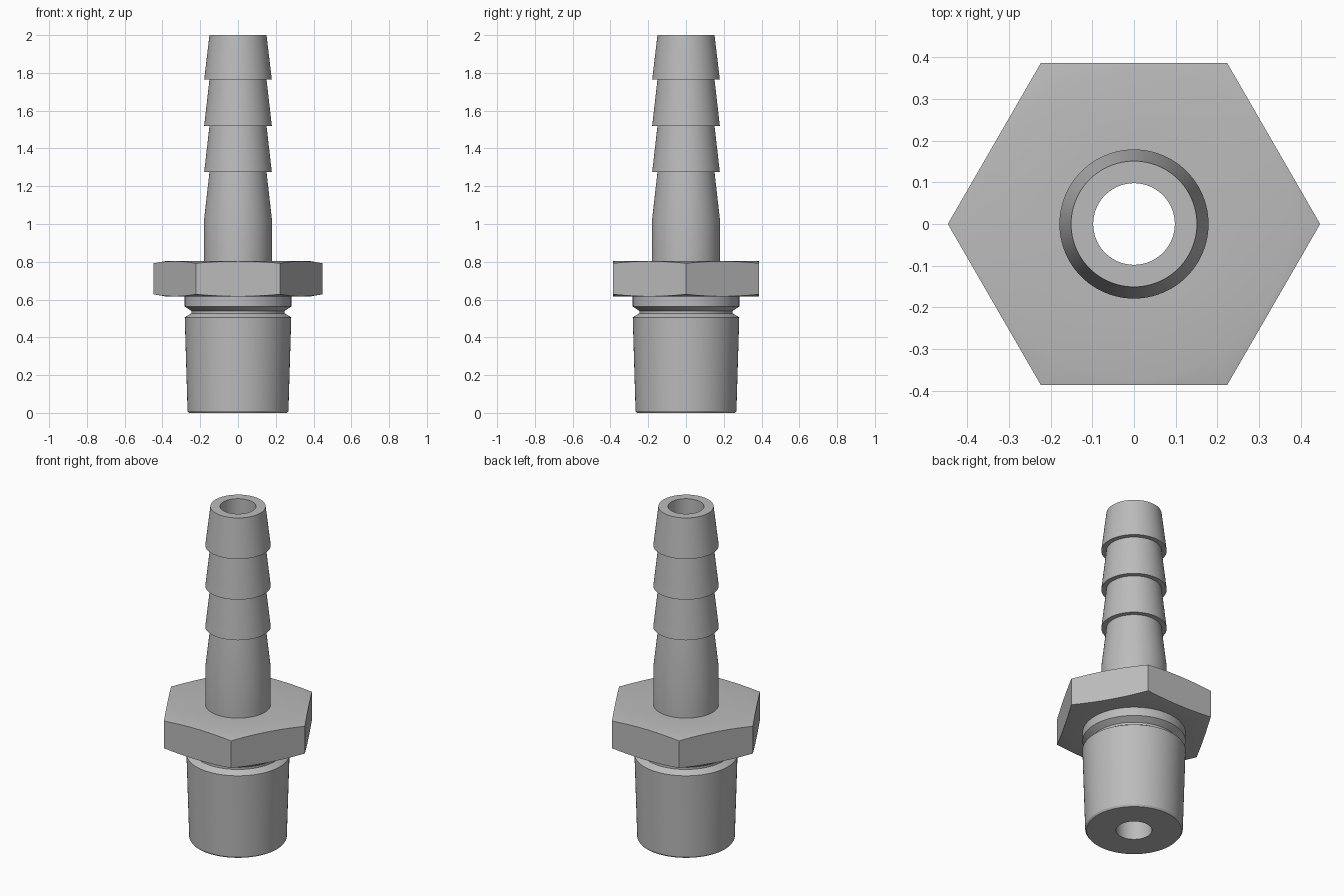
import bpy
import math

SEGMENTS = 96
BORE = 0.098

if "Cube" in bpy.data.objects:
    bpy.data.objects.remove(bpy.data.objects["Cube"])

metal = bpy.data.materials.new("grey metal")
metal.use_nodes = True
colour = (0.5, 0.5, 0.5, 1)
metal.diffuse_color = colour
metal.node_tree.nodes["Principled BSDF"].inputs["Base Color"].default_value = colour


def lathe(name, profile_at):
    """Sweep a profile, given as (radius, z) pairs per angle, around z."""
    verts, faces = [], []
    for i in range(SEGMENTS):
        a = 2 * math.pi * i / SEGMENTS
        profile = profile_at(a)
        verts += [(r * math.cos(a), r * math.sin(a), z) for r, z in profile]
    n = len(profile)
    for i in range(SEGMENTS):
        j = (i + 1) % SEGMENTS
        for k in range(n - 1):
            faces.append((i * n + k, j * n + k, j * n + k + 1, i * n + k + 1))
    mesh = bpy.data.meshes.new(name)
    mesh.from_pydata(verts, [], faces)
    mesh.materials.append(metal)
    obj = bpy.data.objects.new(name, mesh)
    bpy.context.collection.objects.link(obj)
    bpy.ops.object.select_all(action="DESELECT")
    obj.select_set(True)
    bpy.context.view_layer.objects.active = obj
    bpy.ops.object.shade_smooth_by_angle(angle=math.radians(20))
    return obj


# Tapered threaded end with a chamfered foot and a relief groove
COLLAR_LOW, COLLAR_HIGH = 0.615, 0.805
thread = [(BORE, 0), (0.26, 0), (0.267, 0.01), (0.282, 0.505), (0.247, 0.527),
          (0.247, 0.54), (0.282, 0.563), (0.282, COLLAR_LOW)]
lathe("threaded_end", lambda a: thread)


# Hexagonal collar whose corners are cut by a shallow cone on both faces
def hex_profile(a):
    off = (a % (math.pi / 3)) - math.pi / 6
    r = 0.387 / math.cos(off)
    chamfer = 0.375
    drop = 0.18 * (r - chamfer)
    return [(0.282, COLLAR_LOW), (chamfer, COLLAR_LOW), (r, COLLAR_LOW + drop),
            (r, COLLAR_HIGH - drop), (chamfer, COLLAR_HIGH), (0.178, COLLAR_HIGH)]


lathe("hex_collar", hex_profile)

# Hose stem with three barbs above it
WIDE, NARROW = 0.179, 0.151
barb = [(WIDE, COLLAR_HIGH), (WIDE, 1.03)]
ledges = [1.275, 1.52, 1.765, 2.0]
for z in ledges[:-1]:
    barb += [(NARROW, z), (WIDE, z)]
barb += [(NARROW, ledges[-1]), (BORE, ledges[-1])]
lathe("hose_barb", lambda a: barb)

# Through bore, facing inward
lathe("bore", lambda a: [(BORE, 2.0), (BORE, 0)])
